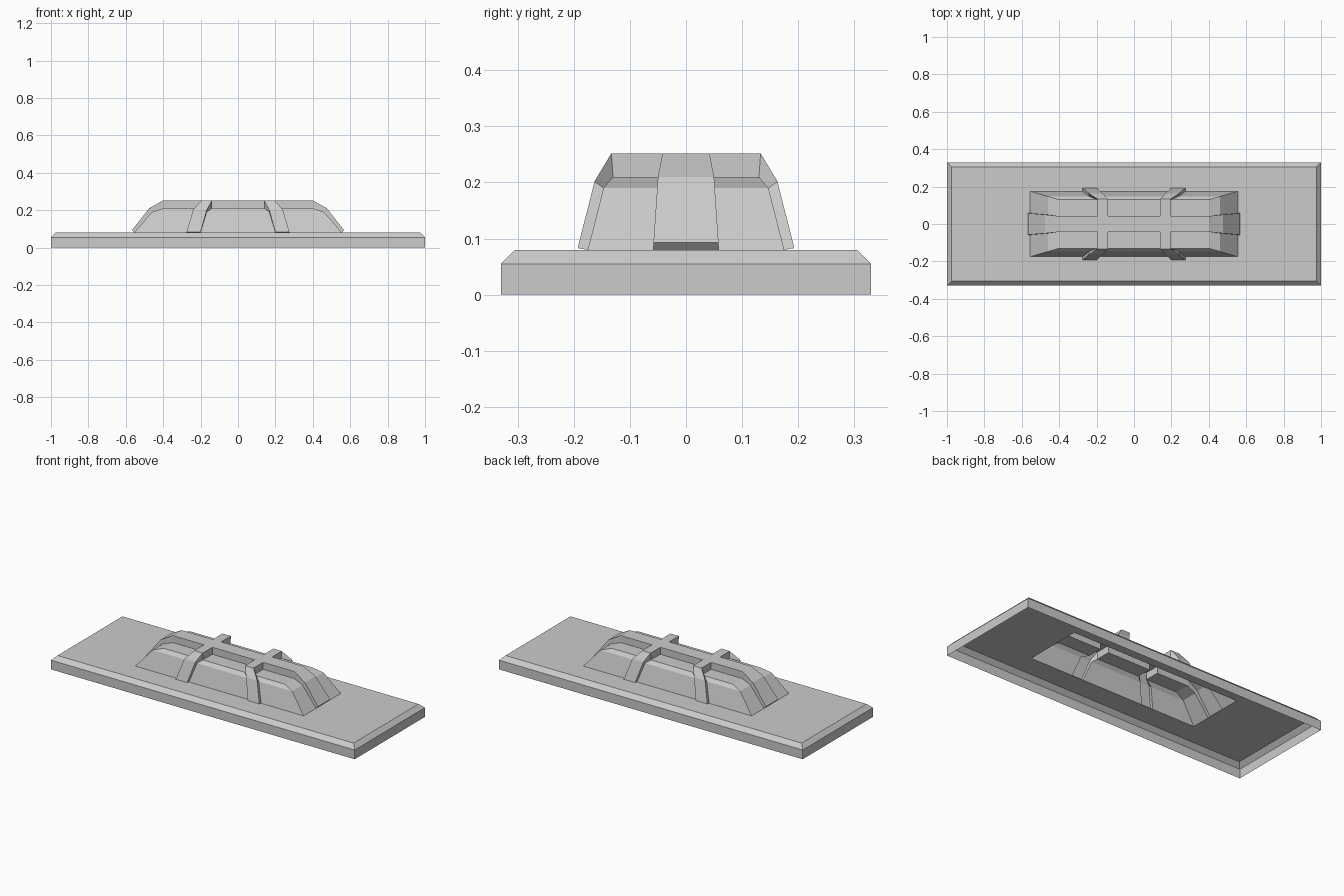
import bpy, bmesh

if "Cube" in bpy.data.objects:
    bpy.data.objects.remove(bpy.data.objects["Cube"])


def finish(name, bm):
    bmesh.ops.remove_doubles(bm, verts=bm.verts, dist=1e-5)
    bmesh.ops.recalc_face_normals(bm, faces=bm.faces)
    mesh = bpy.data.meshes.new(name)
    bm.to_mesh(mesh)
    bm.free()
    ob = bpy.data.objects.new(name, mesh)
    bpy.context.collection.objects.link(ob)
    return ob


def quad(bm, pts):
    bm.faces.new([bm.verts.new(p) for p in pts])


# Base plate: open-bottomed shell with bevelled rim and an opening under the cover
bm = bmesh.new()
rings = [[(sx * x, sy * y, z) for sx, sy in ((-1, -1), (1, -1), (1, 1), (-1, 1))]
         for x, y, z in ((1, .33, 0), (1, .33, .055), (.975, .305, .08), (.555, .175, .08))]
for a, b in zip(rings, rings[1:]):
    for i in range(4):
        j = (i + 1) % 4
        quad(bm, (a[i], a[j], b[j], b[i]))
finish("base_plate", bm)

# Raised cover: levels are top, shoulder, foot
X = ((.40, .195, .14), (.46, .24, .167), (.555, .275, .20))    # edge, strap outer, strap inner
Y = ((.13, .042), (.147, .05), (.175, .058))                  # edge, strap half width
Z = (.21, .19, .08)
LIFT_X, LIFT_XZ = (.40, .475, .567), (.252, .21, .093)          # end strap surface
LIFT_Y, LIFT_YZ = (.133, .163, .193), (.252, .202, .083)        # cross strap surface
NX, NY = 10, 8


def mirrored(vals):
    return [-v for v in vals] + list(reversed(vals))


def point(i, j, lift):
    kx = max(2 - i, i - (NX - 3), 0)
    ky = max(2 - j, j - (NY - 3), 0)
    if kx:      # sloping ends
        s = -1 if i < NX // 2 else 1
        return (s * (LIFT_X if lift else [r[0] for r in X])[kx], mirrored(Y[kx])[j - 2],
                (LIFT_XZ if lift else Z)[kx])
    s = -1 if j < NY // 2 else 1
    x = mirrored(X[ky])[i - 2]
    if ky or (lift and j in (2, NY - 3)):   # sloping sides
        return (x, s * (LIFT_Y if lift else [r[0] for r in Y])[ky],
                (LIFT_YZ if lift else Z)[ky])
    return (x, mirrored(Y[0])[j - 2], LIFT_XZ[0] if lift else Z[0])


cells = [(i, j) for i in range(NX - 1) for j in range(NY - 1)
         if 2 <= i <= NX - 4 or 2 <= j <= NY - 4]
straps = {(i, j) for i, j in cells if i in (3, 5) or j == 3}

bm = bmesh.new()
for i, j in cells:
    lift = (i, j) in straps
    c = [(i, j), (i + 1, j), (i + 1, j + 1), (i, j + 1)]
    quad(bm, [point(*p, lift) for p in c])
    if lift:    # side walls of the raised straps
        for n, (di, dj) in enumerate(((0, -1), (1, 0), (0, 1), (-1, 0))):
            if (i + di, j + dj) not in straps:
                a, b = c[n], c[(n + 1) % 4]
                quad(bm, (point(*a, False), point(*b, False), point(*b, True), point(*a, True)))
finish("strapped_cover", bm)
